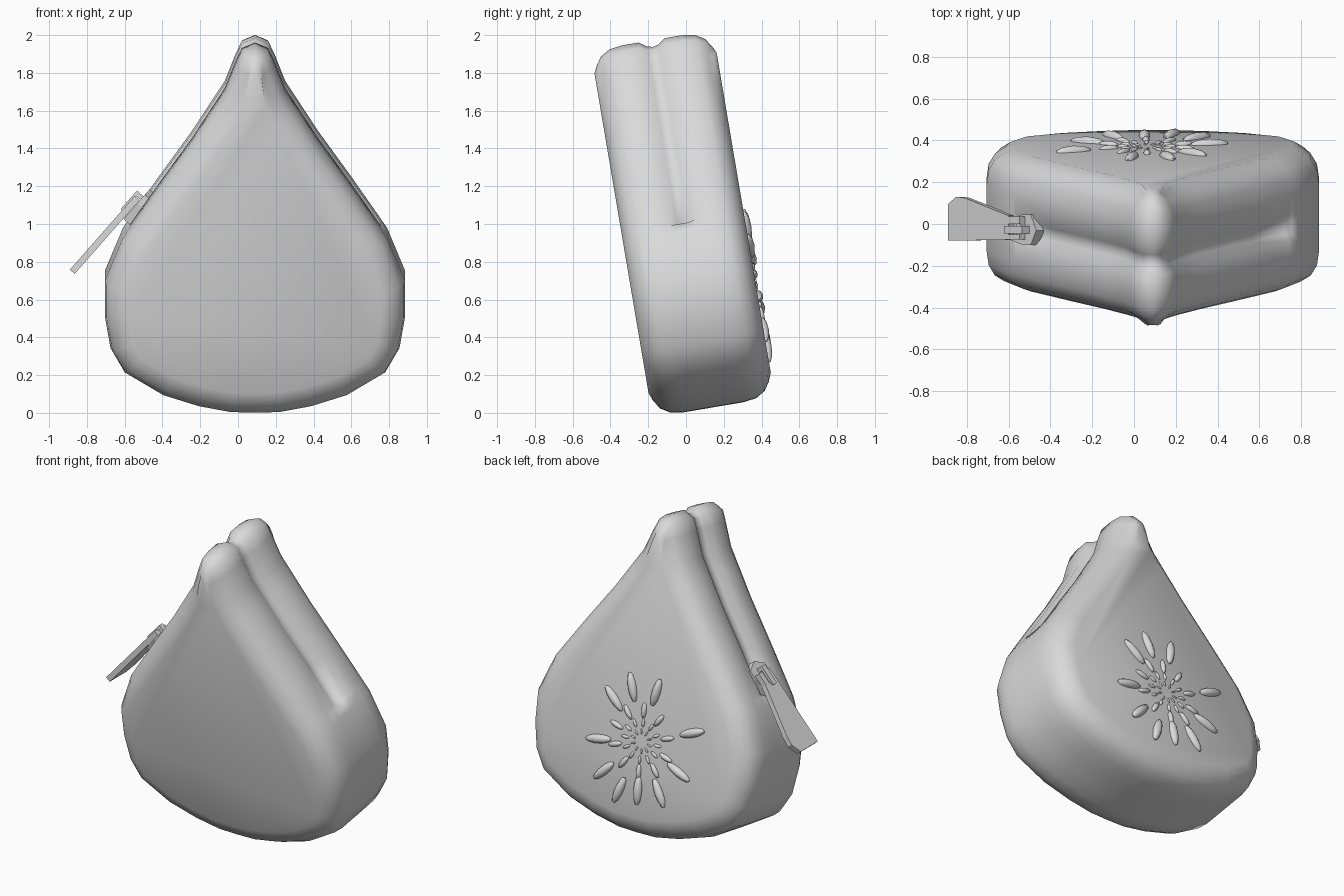
import bpy, bmesh, math
from mathutils import Matrix, Vector

if "Cube" in bpy.data.objects:
    bpy.data.objects.remove(bpy.data.objects["Cube"])

grey = bpy.data.materials.new("soft grey")
grey.diffuse_color = (0.7, 0.7, 0.7, 1)
grey.use_nodes = True
grey.node_tree.nodes["Principled BSDF"].inputs["Base Color"].default_value = grey.diffuse_color

# the pouch leans forward; its own frame is upright
LEAN = Matrix.Translation((0.09, 0, 0)) @ Matrix.Rotation(math.radians(9.6), 4, 'X')
MID = 0.15


def finish(bm, name, matrix, angle):
    bmesh.ops.recalc_face_normals(bm, faces=bm.faces)
    bm.transform(matrix)
    me = bpy.data.meshes.new(name)
    bm.to_mesh(me)
    bm.free()
    me.materials.append(grey)
    ob = bpy.data.objects.new(name, me)
    bpy.context.collection.objects.link(ob)
    if angle:
        bpy.ops.object.select_all(action='DESELECT')
        ob.select_set(True)
        bpy.context.view_layer.objects.active = ob
        bpy.ops.object.shade_smooth_by_angle(angle=math.radians(angle))
    return ob


# pouch body: drop outline swept through its depth, with rounded rims and a zip groove
half = [(0.13, 0.008), (0.30, 0.04), (0.49, 0.10), (0.69, 0.22), (0.765, 0.35),
        (0.795, 0.52), (0.795, 0.71), (0.70, 0.94), (0.664, 0.992), (0.658, 1.002),
        (0.5, 1.23), (0.335, 1.46), (0.225, 1.63), (0.16, 1.73), (0.105, 1.87),
        (0.07, 1.945)]
outline = [(0, 0.005)] + half + [(0, 1.975)] + [(-x, z) for x, z in reversed(half)]
rims = [(0.328, 0.13), (0.31, 0.085), (0.28, 0.04), (0.23, 0.01), (0.16, 0), (0.07, 0)]
groove = [(-0.03, 0.028), (0, 0.035), (0.03, 0.028)]
rings = [(-d, i, False) for d, i in rims] + [(d, i, True) for d, i in groove]
rings += [(d, i, False) for d, i in reversed(rims)]

bm = bmesh.new()
loops = []
n = len(outline)
for depth, inset, is_groove in rings:
    loop = []
    for k, (x, z) in enumerate(outline):
        a, b = outline[k - 1], outline[(k + 1) % n]
        t = Vector((b[0] - a[0], b[1] - a[1])).normalized()
        ins = inset if not is_groove or z > 1.0 else 0
        nx, nz = x - t.y * ins, z + t.x * ins
        if abs(x) > 0:      # keep the narrow tip from folding over
            nx = math.copysign(max(nx * math.copysign(1, x), abs(x) * 0.35), x)
        loop.append(bm.verts.new((nx, MID + depth, nz)))
    loops.append(loop)
for a, b in zip(loops, loops[1:]):
    for k in range(n):
        j = (k + 1) % n
        bm.faces.new((a[k], a[j], b[j], b[k]))
bm.faces.new(loops[0])
bm.faces.new(loops[-1])
finish(bm, "pouch_body", LEAN, 70)

# seeds radiating on the back
bm = bmesh.new()


def seed(x, z, length, width, height):
    r = Matrix.Rotation(-math.atan2(z, x), 4, 'Y')
    m = Matrix.Translation((x - 0.03, MID + 0.328, z + 0.605)) @ r
    m = m @ Matrix.Diagonal((length / 2, height, width / 2, 1))
    bmesh.ops.create_uvsphere(bm, u_segments=10, v_segments=8, radius=1, matrix=m)


for x, z in [(0.10, 0.31), (0.22, 0.21), (-0.07, 0.32), (-0.35, 0.14), (-0.28, -0.12),
             (-0.16, -0.28), (-0.01, -0.30), (0.12, -0.33), (0.24, -0.24), (0.30, -0.06)]:
    seed(x, z, 0.19, 0.055, 0.028)
for count, radius, length, width, height, turn in [
        (10, 0.19, 0.10, 0.034, 0.018, 0.3), (12, 0.115, 0.055, 0.02, 0.012, 0.0),
        (10, 0.06, 0.035, 0.012, 0.008, 0.2)]:
    for k in range(count):
        a = turn + 2 * math.pi * k / count
        seed(radius * math.cos(a), radius * math.sin(a), length, width, height)
finish(bm, "seeds", LEAN, 60)

# zip pull, in a frame along the left flank: (along, across, outward)
FLANK = Matrix(((0.66, 0, -0.75, -0.53), (0, 1, 0, 0), (0.75, 0, 0.66, 1.08), (0, 0, 0, 1)))


def plate(name, points, low, high):
    bm = bmesh.new()
    bottom = [bm.verts.new((u, w, low)) for u, w in points]
    top = [bm.verts.new((u, w, high)) for u, w in points]
    bm.faces.new(bottom)
    bm.faces.new(top)
    for k in range(len(points)):
        j = (k + 1) % len(points)
        bm.faces.new((bottom[k], bottom[j], top[j], top[k]))
    finish(bm, name, FLANK, 0)


def bar(name, u0, u1, w0, w1, low, high):
    plate(name, [(u0, w0), (u1, w0), (u1, w1), (u0, w1)], low, high)


plate("slider_base", [(-0.09, -0.07), (0.02, -0.10), (0.08, -0.10), (0.12, -0.03),
                      (0.08, 0.045), (0.02, 0.045), (-0.09, 0.015)], -0.03, 0.022)
bar("slider_bridge", -0.06, 0.07, -0.045, -0.01, 0.05, 0.068)
bar("slider_post", 0.045, 0.07, -0.045, -0.01, 0.02, 0.05)
plate("pull_tab", [(-0.48, 0.095), (-0.42, 0.13), (-0.36, 0.125), (-0.04, 0.04),
                   (-0.04, -0.075), (-0.48, -0.08)], 0.024, 0.058)
bar("tab_prong_front", -0.04, 0.04, -0.075, -0.05, 0.024, 0.058)
bar("tab_prong_back", -0.04, 0.04, 0.0, 0.035, 0.024, 0.058)
bar("tab_crossbar", 0.01, 0.04, -0.05, 0.0, 0.024, 0.05)
